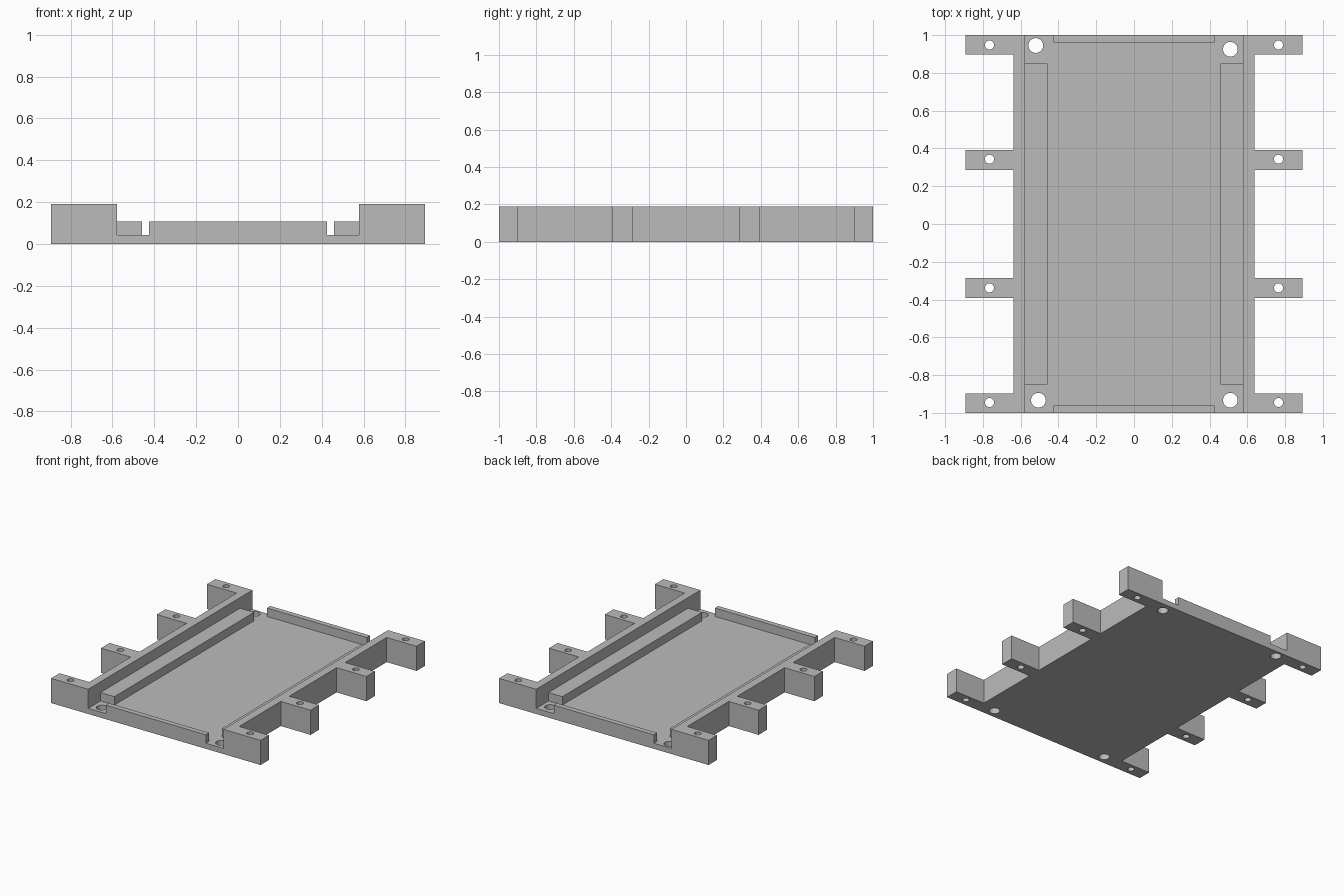
import bpy
import bmesh

HEIGHT, LEDGE, FLOOR = 0.19, 0.108, 0.043   # wall top, rail top, tray floor
SIDE, LUG, CHANNEL = 0.639, 0.893, 0.577    # half widths
RAIL, LIP = 0.458, 0.426                    # inner rail face, lip half width

cube = bpy.data.objects.get("Cube")
if cube:
    bpy.data.objects.remove(cube, do_unlink=True)

grey = bpy.data.materials.new("grey plastic")
grey.use_nodes = True
colour = (0.5, 0.5, 0.5, 1)
grey.diffuse_color = colour
grey.node_tree.nodes["Principled BSDF"].inputs["Base Color"].default_value = colour


def to_object(name, bm):
    bmesh.ops.recalc_face_normals(bm, faces=bm.faces)
    mesh = bpy.data.meshes.new(name)
    bm.to_mesh(mesh)
    bm.free()
    mesh.materials.append(grey)
    obj = bpy.data.objects.new(name, mesh)
    bpy.context.collection.objects.link(obj)
    return obj


def prism(name, outline, bottom, top):
    bm = bmesh.new()
    face = bm.faces.new([bm.verts.new((x, y, bottom)) for x, y in outline])
    result = bmesh.ops.extrude_face_region(bm, geom=[face])
    for v in result["geom"]:
        if isinstance(v, bmesh.types.BMVert):
            v.co.z = top
    return to_object(name, bm)


def cut(target, cutter):
    cutter.hide_render = True
    mod = target.modifiers.new(cutter.name, "BOOLEAN")
    mod.operation = "DIFFERENCE"
    mod.solver = "EXACT"
    mod.object = cutter
    bpy.context.view_layer.objects.active = target
    bpy.ops.object.modifier_apply(modifier=mod.name)
    bpy.data.objects.remove(cutter, do_unlink=True)


def drill(target, centres, radius):
    bm = bmesh.new()
    for x, y in centres:
        made = bmesh.ops.create_cone(bm, cap_ends=True, segments=32, radius1=radius,
                                     radius2=radius, depth=1)
        bmesh.ops.translate(bm, verts=made["verts"], vec=(x, y, 0))
    cut(target, to_object("drill", bm))


# Body outline with four mounting lugs on each side
right_side = []
for low, high in ((-1, -0.897), (-0.392, -0.287), (0.287, 0.392), (0.897, 1)):
    right_side += [(SIDE, low), (LUG, low), (LUG, high), (SIDE, high)]
right_side = right_side[1:-1]
left_side = [(-x, y) for x, y in reversed(right_side)]
tray = prism("mounting_tray", right_side + left_side, 0, HEIGHT)

# Wide channel between the walls, down to the rail tops
end = 1.1
cut(tray, prism("channel_cutter", [(-CHANNEL, -end), (CHANNEL, -end), (CHANNEL, end),
                                   (-CHANNEL, end)], LEDGE, 0.4))

# Deeper floor that leaves the side rails and end lips standing
quarter = [(LIP, end), (CHANNEL, end), (CHANNEL, 0.85), (RAIL, 0.85)]
lip_corner = [(LIP, 0.96)]
right_half = lip_corner + quarter + [(x, -y) for x, y in reversed(lip_corner + quarter)]
cut(tray, prism("floor_cutter", right_half + [(-x, y) for x, y in reversed(right_half)],
                FLOOR, 0.3))

# Screw holes in the lugs and in the tray corners
drill(tray, [(x, y) for x in (-0.765, 0.765) for y in (-0.945, -0.338, 0.343, 0.948)], 0.024)
drill(tray, [(-0.52, 0.945), (0.51, 0.925), (-0.506, -0.933), (0.51, -0.933)], 0.039)

# Crisp flat faces with smooth hole walls
bpy.ops.object.select_all(action="DESELECT")
tray.select_set(True)
bpy.context.view_layer.objects.active = tray
bpy.ops.object.shade_smooth_by_angle()
